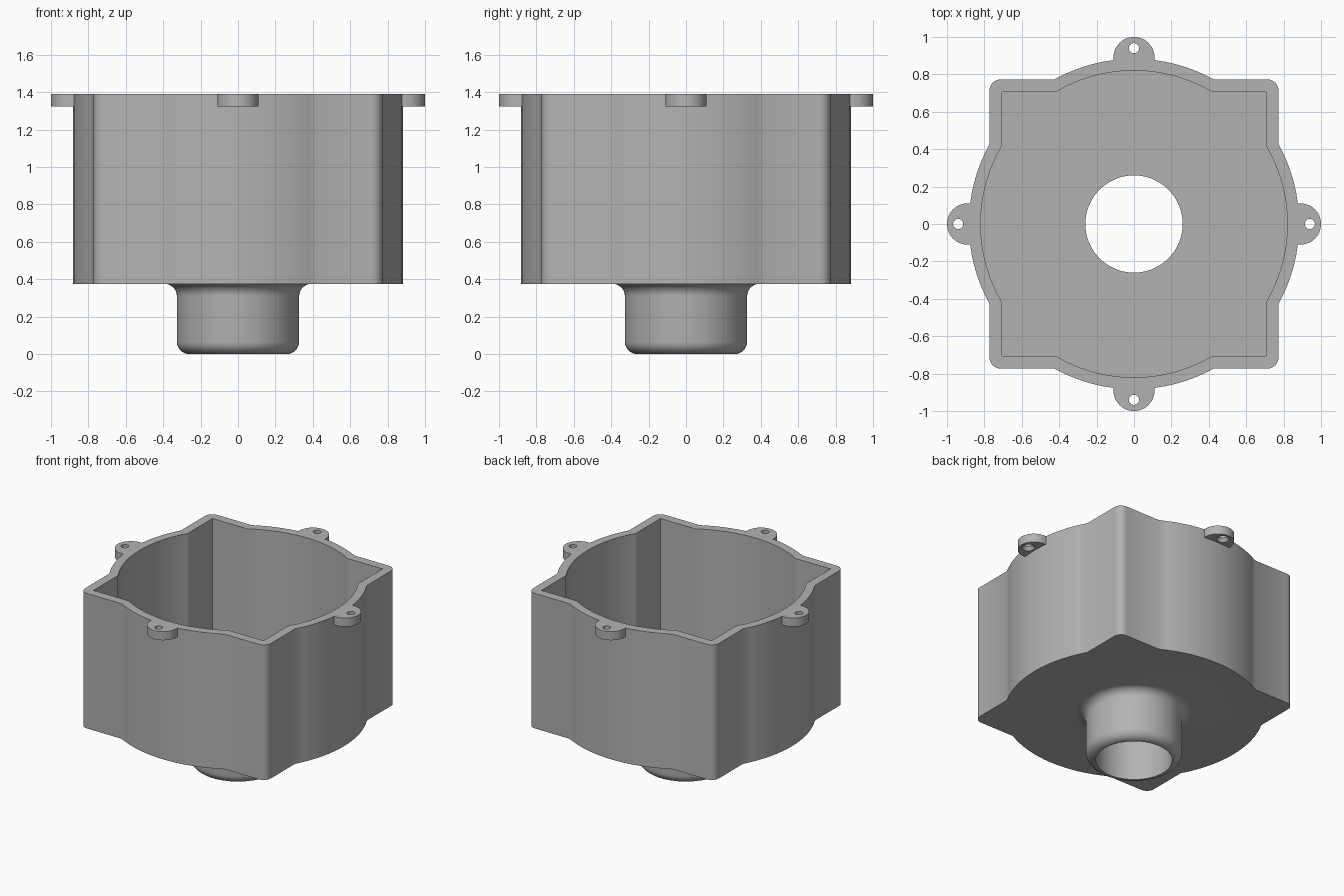
import bpy, bmesh
from math import sin, cos, pi, acos, asin, radians
from mathutils import Vector

cube = bpy.data.objects.get("Cube")
if cube:
    bpy.data.objects.remove(cube)

TOP, BASE, FLOOR = 1.39, 0.375, 0.44
BORE, NECK, FILLET = 0.26, 0.327, 0.065

grey = bpy.data.materials.new("plain grey")
grey.use_nodes = True
colour = (0.45, 0.45, 0.45, 1)
grey.diffuse_color = colour
grey.node_tree.nodes["Principled BSDF"].inputs["Base Color"].default_value = colour


def arc(cx, cy, r, a0, a1, n):
    return [(cx + r * cos(a0 + (a1 - a0) * i / n),
             cy + r * sin(a0 + (a1 - a0) * i / n)) for i in range(n + 1)]


def circle(r, n=96, cx=0):
    return arc(cx, 0, r, 0, 2 * pi, n)[:-1]


def outline(radius, half, corner, n):
    """Round drum joined with a square, as one closed loop."""
    a = acos(half / radius)
    side = arc(0, 0, radius, -a, a, n)
    if corner:
        c = half - corner
        side += arc(c, c, corner, 0, pi / 2, 8)
    else:
        side.append((half, half))
    pts = []
    for k in range(4):
        c, s = cos(k * pi / 2), sin(k * pi / 2)
        pts += [(x * c - y * s, x * s + y * c) for x, y in side]
    return pts


def add_loop(bm, pts, z):
    vs = [bm.verts.new((x, y, z)) for x, y in pts]
    return vs, [bm.edges.new((vs[i - 1], vs[i])) for i in range(len(vs))]


def wall(bm, a, b):
    for i in range(len(a[0])):
        bm.faces.new((a[0][i - 1], a[0][i], b[0][i], b[0][i - 1]))


def cap(bm, a, b):
    bmesh.ops.triangle_fill(bm, edges=a[1] + b[1], use_beauty=True, normal=(0, 0, 1))


def finish(bm, name):
    bmesh.ops.recalc_face_normals(bm, faces=bm.faces)
    for f in bm.faces:
        f.smooth = abs(f.normal.z) < 0.9999
    me = bpy.data.meshes.new(name)
    bm.to_mesh(me)
    bm.free()
    me.set_sharp_from_angle(angle=radians(28))
    me.materials.append(grey)
    ob = bpy.data.objects.new(name, me)
    bpy.context.collection.objects.link(ob)
    return ob


# Housing shell: outer wall, rim, inner wall and floor
bm = bmesh.new()
outer = outline(0.883, 0.773, 0.06, 16)
inner = outline(0.82, 0.707, 0, 40)
out_low, out_top = add_loop(bm, outer, BASE), add_loop(bm, outer, TOP)
in_low, in_top = add_loop(bm, inner, FLOOR), add_loop(bm, inner, TOP)
wall(bm, out_low, out_top)
wall(bm, in_low, in_top)
cap(bm, out_top, in_top)

# Hollow neck below the floor, flared at the top and rounded at the mouth
flare = arc(NECK + FILLET, BASE - FILLET, FILLET, pi / 2, pi, 8)
mouth = arc(BORE, NECK - BORE, NECK - BORE, 0, -pi / 2, 8)
rings = [add_loop(bm, circle(r), z) for r, z in flare + mouth + [(BORE, FLOOR)]]
for a, b in zip(rings, rings[1:]):
    wall(bm, a, b)
cap(bm, out_low, rings[0])
cap(bm, in_low, rings[-1])
finish(bm, "housing")

# Four screw lugs around the rim, holes countersunk from below
LUG, LUG_X, HOLE_X, LUG_Z = 0.11, 0.89, 0.94, 1.325
a = asin(LUG / 0.88)
lug = arc(LUG_X, 0, LUG, -pi / 2, pi / 2, 24) + arc(0, 0, 0.88, a, -a, 8)
for k, name in enumerate(("left", "back", "right", "front")):
    bm = bmesh.new()
    low, top = add_loop(bm, lug, LUG_Z), add_loop(bm, lug, TOP)
    holes = [add_loop(bm, circle(r, 24, HOLE_X), z)
             for r, z in ((0.045, LUG_Z), (0.027, LUG_Z + 0.025), (0.027, TOP))]
    wall(bm, low, top)
    wall(bm, holes[0], holes[1])
    wall(bm, holes[1], holes[2])
    cap(bm, low, holes[0])
    cap(bm, top, holes[2])
    finish(bm, name + "_lug").rotation_euler.z = k * pi / 2
